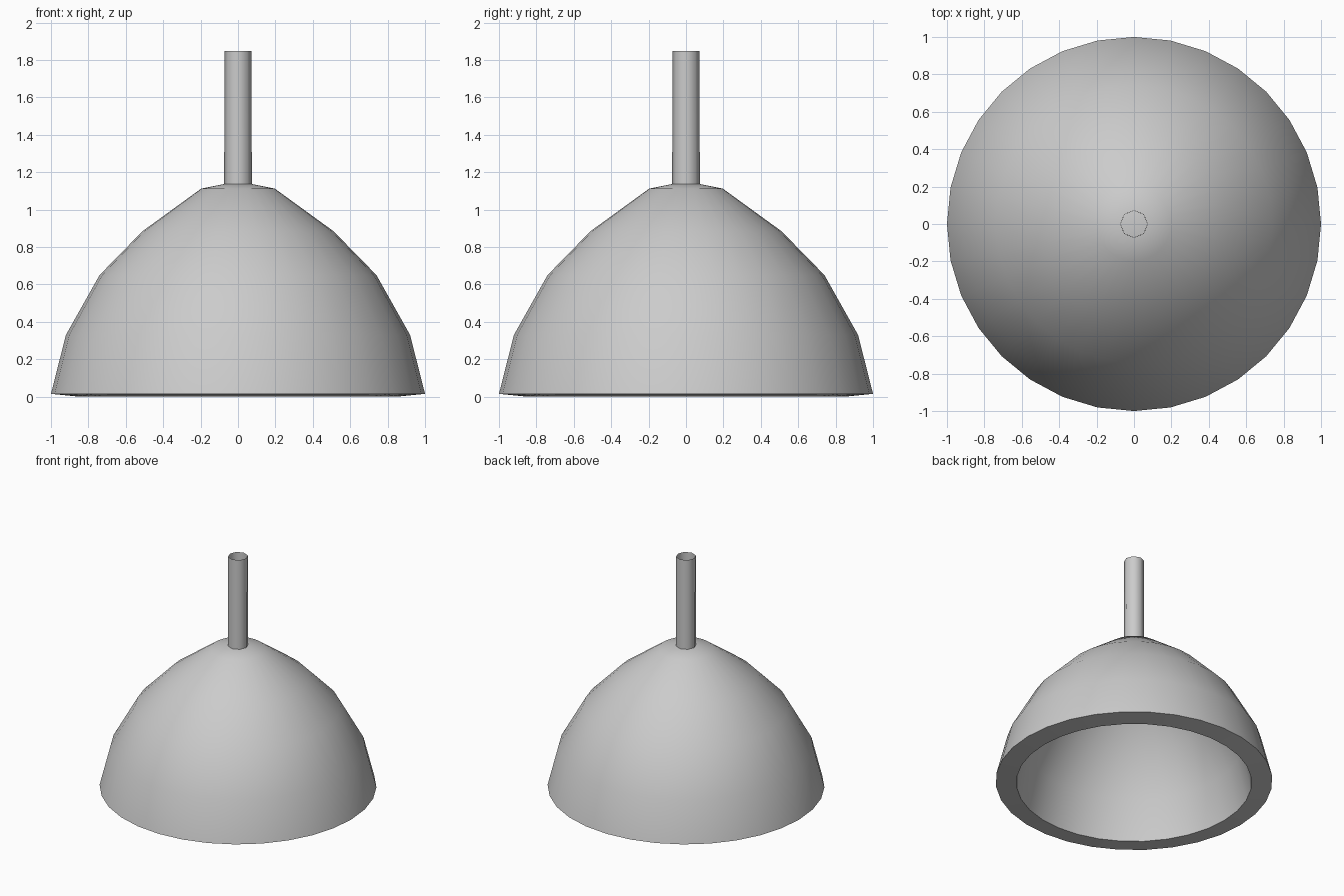
import bpy, bmesh, math

if "Cube" in bpy.data.objects:
    bpy.data.objects.remove(bpy.data.objects["Cube"])


def lathe(name, profile, sides, angle=35):
    """Revolve an (r, z) profile around z; r = 0 becomes a pole."""
    bm = bmesh.new()
    rings = []
    for r, z in profile:
        if r == 0:
            rings.append([bm.verts.new((0, 0, z))] * sides)
        else:
            rings.append([bm.verts.new((r * math.cos(2 * math.pi * i / sides),
                                        r * math.sin(2 * math.pi * i / sides), z))
                          for i in range(sides)])
    for a, b in zip(rings, rings[1:]):
        for i in range(sides):
            j = (i + 1) % sides
            bm.faces.new(list(dict.fromkeys((a[i], a[j], b[j], b[i]))))
    mesh = bpy.data.meshes.new(name)
    bm.to_mesh(mesh)
    bm.free()
    ob = bpy.data.objects.new(name, mesh)
    bpy.context.collection.objects.link(ob)
    bpy.ops.object.select_all(action='DESELECT')
    ob.select_set(True)
    bpy.context.view_layer.objects.active = ob
    bpy.ops.object.shade_smooth_by_angle(angle=math.radians(angle))
    return ob


# Hollow dome: the inner wall is the outer profile drawn in towards the axis
outer = [(1.0, 0.015), (0.92, 0.33), (0.74, 0.65), (0.51, 0.885),
         (0.197, 1.112), (0.073, 1.137), (0, 1.14)]
inner = [(r * 0.85, z - 0.015) for r, z in reversed(outer)]
lathe("lamp_shade", inner + outer, 32)

# Open-topped hanging tube
lathe("hanging_tube", [(0.074, 1.135), (0.072, 1.847)], 8, 50)
